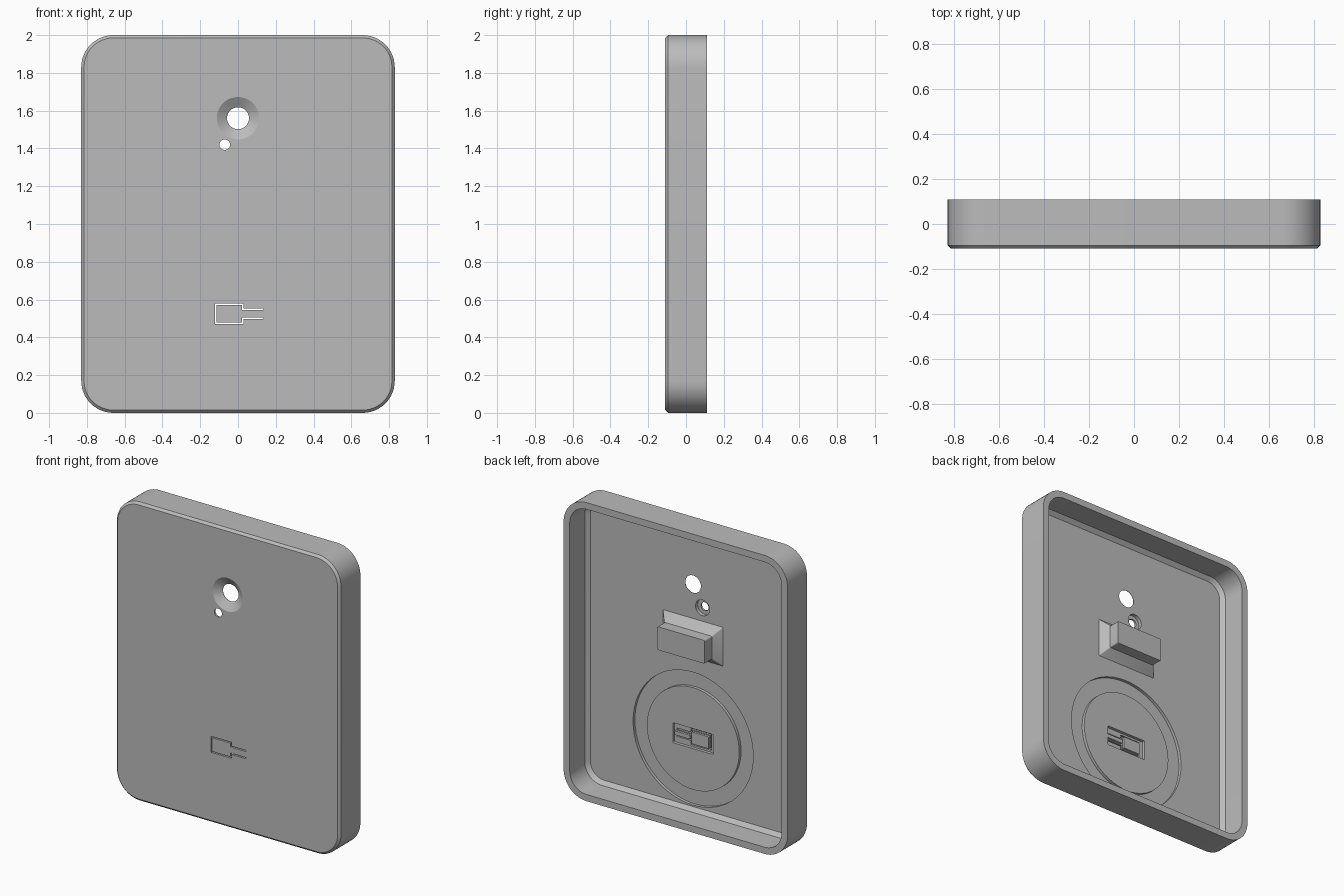
import bpy, bmesh, math
from mathutils import Vector

cube = bpy.data.objects.get("Cube")
if cube:
    bpy.data.objects.remove(cube, do_unlink=True)

grey = bpy.data.materials.new("plain_grey")
grey.use_nodes = True
COLOUR = (0.5, 0.5, 0.5, 1)
grey.diffuse_color = COLOUR
grey.node_tree.nodes["Principled BSDF"].inputs["Base Color"].default_value = COLOUR


def rounded(half_w, half_h, r, y, x=0, z=0, steps=12):
    """Rounded rectangle loop in the x-z plane at depth y."""
    loop = []
    for k, (sx, sz) in enumerate([(1, 1), (-1, 1), (-1, -1), (1, -1)]):
        for i in range(steps + 1):
            a = math.pi / 2 * (k + i / steps)
            loop.append((x + sx * (half_w - r) + r * math.cos(a), y,
                         z + sz * (half_h - r) + r * math.sin(a)))
    return loop


def circle(r, y, x=0, z=0, n=64):
    return [(x + r * math.cos(math.tau * i / n), y, z + r * math.sin(math.tau * i / n))
            for i in range(n)]


def loft(name, loops, closed=False):
    """Skin matching loops; cap the ends, or join last to first when closed."""
    bm = bmesh.new()
    rings = [[bm.verts.new(p) for p in loop] for loop in loops]
    pairs = list(zip(rings, rings[1:]))
    if closed:
        pairs.append((rings[-1], rings[0]))
    else:
        bm.faces.new(rings[0])
        bm.faces.new(rings[-1])
    for a, b in pairs:
        for i in range(len(a)):
            j = (i + 1) % len(a)
            bm.faces.new((a[i], a[j], b[j], b[i]))
    bmesh.ops.recalc_face_normals(bm, faces=bm.faces)
    mesh = bpy.data.meshes.new(name)
    bm.to_mesh(mesh)
    bm.free()
    mesh.materials.append(grey)
    ob = bpy.data.objects.new(name, mesh)
    bpy.context.collection.objects.link(ob)
    return ob


def select(ob):
    bpy.ops.object.select_all(action='DESELECT')
    ob.select_set(True)
    bpy.context.view_layer.objects.active = ob


def combine(target, tool, operation='DIFFERENCE'):
    mod = target.modifiers.new(tool.name, 'BOOLEAN')
    mod.object, mod.operation, mod.solver = tool, operation, 'EXACT'
    select(target)
    bpy.ops.object.modifier_apply(modifier=mod.name)
    bpy.data.objects.remove(tool, do_unlink=True)


def stroke(path, w):
    """Outline of a square-cornered path of half width w."""
    pts = [Vector(p) for p in path]
    dirs = [(b - a).normalized() for a, b in zip(pts, pts[1:])]
    normals = [Vector((-d.y, d.x)) for d in dirs]
    offs = [normals[0]]
    offs += [a + b for a, b in zip(normals, normals[1:])] + [normals[-1]]
    return ([p + o * w for p, o in zip(pts, offs)]
            + [p - o * w for p, o in zip(pts, offs)][::-1])


W, H, R, WALL = 0.83, 1.0, 0.17, 0.045
FRONT, BACK, FLOOR = -0.11, 0.11, -0.075
KEY_Z = 0.525

# Open-backed shell: bevelled front, straight sides, rim, chamfered inner floor
shell = loft("shell", [
    rounded(W - i, H - i, R - i, y, z=H) for i, y in [
        (0.015, FRONT), (0, FRONT + 0.015), (0, BACK), (WALL, BACK),
        (WALL, FLOOR + 0.025), (WALL + 0.025, FLOOR)]])

# Countersunk main hole
combine(shell, loft("main_hole", [
    circle(r, y, z=1.56) for r, y in [
        (0.112, FRONT - 0.01), (0.112, FRONT), (0.058, FLOOR - 0.002), (0.058, 0)]]))

# Small hole with counterbore at the back
combine(shell, loft("small_hole", [
    circle(r, y, x=-0.07, z=1.42) for r, y in [
        (0.028, FRONT - 0.01), (0.028, -0.098), (0.052, -0.098), (0.052, 0)]]))

# Round groove in the inner floor
combine(shell, loft("groove", [
    circle(r, y, z=KEY_Z) for r, y in [
        (0.342, -0.095), (0.445, -0.095), (0.445, 0), (0.342, 0)]], closed=True))

# Pocket behind the flexible key
combine(shell, loft("pocket", [
    rounded(0.15, 0.067, 0.008, y, z=KEY_Z, steps=3) for y in (-0.095, 0)]))

# Raised pads on the key and its tongue
for name, x, half_w, half_h in [("key_pad", -0.048, 0.063, 0.04),
                                ("tongue_pad", 0.085, 0.058, 0.013)]:
    combine(shell, loft(name, [
        rounded(half_w, half_h, 0.005, y, x=x, z=KEY_Z, steps=3)
        for y in (-0.1, -0.08)]), 'UNION')

# Thin slot outlining the key, cut right through
upper = [(0.135, 0.024), (0.025, 0.024), (0.025, 0.05), (-0.118, 0.05)]
path = upper + [(x, -z) for x, z in reversed(upper)]
combine(shell, loft("slot", [
    [(p.x, y, KEY_Z + p.y) for p in stroke(path, 0.004)] for y in (-0.13, 0)]))

# Block on the inner floor with a flared foot
block = loft("support_block", [
    rounded(hw, hh, r, y, z=1.2, steps=4) for hw, hh, r, y in [
        (0.222, 0.13, 0.004, FLOOR - 0.005), (0.222, 0.13, 0.004, FLOOR),
        (0.176, 0.078, 0.008, -0.022), (0.176, 0.078, 0.008, 0.053)]])

for ob in (shell, block):
    select(ob)
    bpy.ops.object.shade_smooth_by_angle(angle=math.radians(25))
